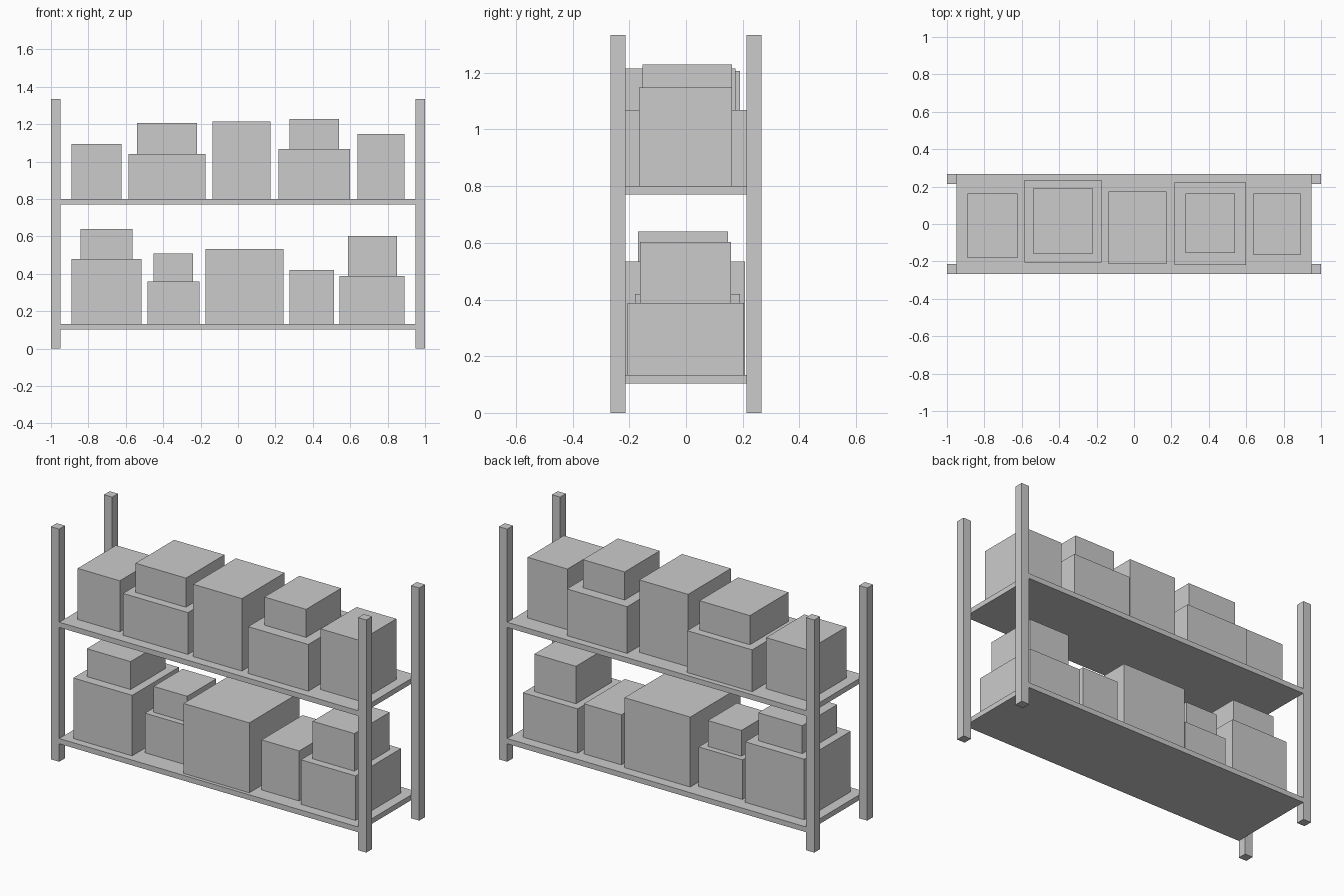
import bpy

if "Cube" in bpy.data.objects:
    bpy.data.objects.remove(bpy.data.objects["Cube"])


def box(name, x0, x1, y0, y1, z0, z1):
    """Axis-aligned box between two corners."""
    bpy.ops.mesh.primitive_cube_add(size=1, location=((x0 + x1) / 2, (y0 + y1) / 2, (z0 + z1) / 2))
    ob = bpy.context.object
    ob.name = name
    ob.scale = (x1 - x0, y1 - y0, z1 - z0)
    bpy.ops.object.transform_apply(location=False, rotation=False, scale=True)
    return ob


POST_W, HALF_X, HALF_Y, HEIGHT = 0.052, 1.0, 0.266, 1.334
LOWER, UPPER, THICK = 0.133, 0.80, 0.03

# Four corner posts
for xn, sx in (("left", -1), ("right", 1)):
    for yn, sy in (("front", -1), ("back", 1)):
        cx, cy, h = sx * (HALF_X - POST_W / 2), sy * (HALF_Y - POST_W / 2), POST_W / 2
        box(f"{yn}_{xn}_post", cx - h, cx + h, cy - h, cy + h, 0, HEIGHT)

# Two shelf boards between the posts
inner = HALF_X - POST_W
for name, top in (("lower_shelf", LOWER), ("upper_shelf", UPPER)):
    box(name, -inner, inner, -HALF_Y, HALF_Y, top - THICK, top)

# Cartons: each stack lists (x0, x1, y0, y1, top) from the bottom up
lower_stacks = [
    [(-0.889, -0.515, -0.223, 0.199, 0.48), (-0.841, -0.563, -0.169, 0.148, 0.64)],
    [(-0.483, -0.205, -0.153, 0.178, 0.36), (-0.453, -0.24, -0.118, 0.145, 0.508)],
    [(-0.173, 0.244, -0.246, 0.209, 0.534)],
    [(0.276, 0.514, -0.18, 0.191, 0.42)],
    [(0.544, 0.891, -0.207, 0.205, 0.388), (0.587, 0.851, -0.162, 0.159, 0.603)],
]
upper_stacks = [
    [(-0.889, -0.622, -0.183, 0.164, 1.093)],
    [(-0.585, -0.173, -0.207, 0.236, 1.04), (-0.539, -0.219, -0.159, 0.191, 1.207)],
    [(-0.136, 0.174, -0.213, 0.175, 1.215)],
    [(0.217, 0.599, -0.218, 0.223, 1.068), (0.275, 0.54, -0.154, 0.163, 1.229)],
    [(0.639, 0.891, -0.165, 0.162, 1.148)],
]
for level, base, stacks in (("lower", LOWER, lower_stacks), ("upper", UPPER, upper_stacks)):
    for i, stack in enumerate(stacks, 1):
        z = base
        for j, (x0, x1, y0, y1, top) in enumerate(stack):
            box(f"{level}_carton_{i}" + ("_stacked" if j else ""), x0, x1, y0, y1, z, top)
            z = top
